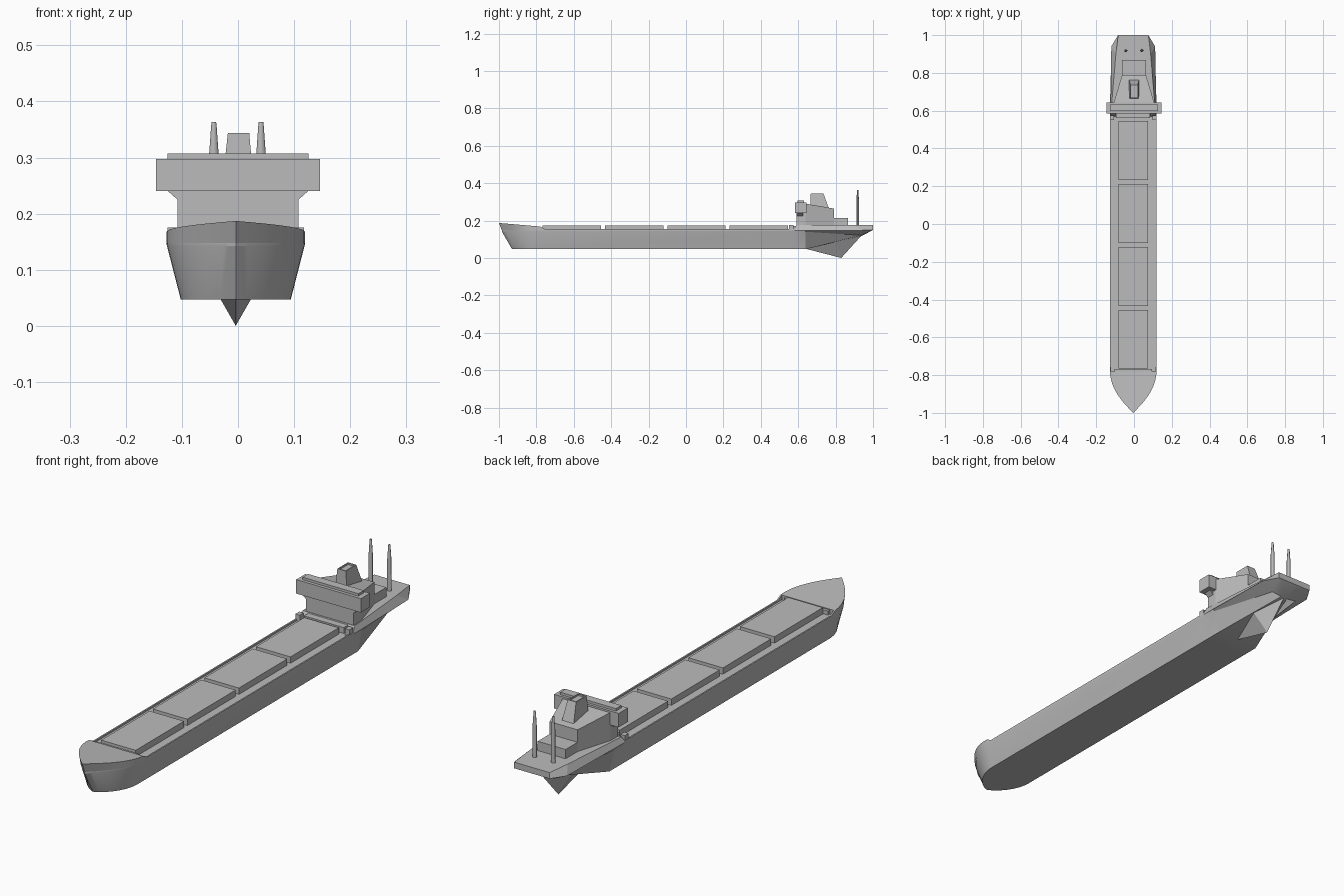
import bpy, bmesh, math

cube = bpy.data.objects.get("Cube")
if cube:
    bpy.data.objects.remove(cube, do_unlink=True)

grey = bpy.data.materials.new("ship_grey")
grey.use_nodes = True
grey.diffuse_color = (0.5, 0.5, 0.5, 1)
grey.node_tree.nodes["Principled BSDF"].inputs["Base Color"].default_value = (0.5, 0.5, 0.5, 1)

HULL_X = -0.004  # hull sits slightly off the centre line


def loft(name, rings, x=0.0, smooth=None):
    """Skin a list of equal-length rings and cap both ends."""
    bm = bmesh.new()
    rows = [[bm.verts.new(p) for p in ring] for ring in rings]
    n = len(rows[0])
    for a, b in zip(rows, rows[1:]):
        for i in range(n):
            j = (i + 1) % n
            bm.faces.new((a[i], a[j], b[j], b[i]))
    for row, ring in ((rows[0], rings[0]), (rows[-1], rings[-1])):
        if max(abs(p[0]) for p in ring) > 0.001 or len({p[0] for p in ring}) > 1:
            bm.faces.new(row)
    bmesh.ops.remove_doubles(bm, verts=bm.verts, dist=0.0001)
    bmesh.ops.recalc_face_normals(bm, faces=bm.faces)
    mesh = bpy.data.meshes.new(name)
    bm.to_mesh(mesh)
    bm.free()
    mesh.materials.append(grey)
    ob = bpy.data.objects.new(name, mesh)
    ob.location.x = x
    bpy.context.collection.objects.link(ob)
    if smooth:
        bpy.ops.object.select_all(action='DESELECT')
        ob.select_set(True)
        bpy.context.view_layer.objects.active = ob
        bpy.ops.object.shade_smooth_by_angle(angle=math.radians(smooth))
    return ob


def mirrored(half):
    """Close a right-hand outline with its reflection."""
    return half + [(-px, py, pz) for px, py, pz in reversed(half)]


def rect(x0, x1, y0, y1, z):
    return [(x0, y0, z), (x1, y0, z), (x1, y1, z), (x0, y1, z)]


def box(name, x0, x1, y0, y1, z0, z1, x=0.0):
    return loft(name, [rect(x0, x1, y0, y1, z0), rect(x0, x1, y0, y1, z1)], x)


# Hull: curved bow, straight middle, rising faceted stern
BEAM, FLOOR, DECK = 0.123, 0.098, 0.148
sections, bow_rows = [], []
STEPS = 14
for i in range(STEPS, -1, -1):
    t = math.sin(math.pi / 2 * i / STEPS)
    f = max(0.0, 1 - t * t)
    top_x, low_x = BEAM * f ** 1.05, FLOOR * f ** 0.75
    low_y, top_y, rim_y = (-0.78 - r * t for r in (0.15, 0.205, 0.22))
    sections.append(mirrored([(low_x, low_y, 0.047),
                              (top_x * 0.98 + low_x * 0.02, top_y, 0.142),
                              (top_x, top_y, DECK)]))
    bow_rows.append(((top_x, top_y, DECK), (top_x, rim_y, 0.168 + 0.019 * t)))
for half in ([(FLOOR, 0.57, 0.047), (BEAM, 0.57, 0.144), (BEAM, 0.57, DECK)],
             [(FLOOR, 0.64, 0.047), (0.117, 0.64, 0.14), (BEAM, 0.64, DECK)],
             [(0.015, 0.935, 0.115), (0.06, 0.935, 0.121), (0.115, 0.94, DECK)],
             [(0.015, 0.99, 0.145), (0.06, 0.995, 0.147), (0.08, 1.0, 0.15)]):
    sections.append(mirrored(half))
loft("hull", sections, HULL_X, 20)

# Raised bow deck
loft("bow_deck", [mirrored([low, high]) for low, high in bow_rows], HULL_X, 20)
box("breakwater", -0.1, 0.1, -0.785, -0.768, DECK, 0.164, HULL_X)

# Low side walls, each with a ramp down from the bow
for side, name in ((1, "left"), (-1, "right")):
    outer, inner = side * BEAM, side * (BEAM - 0.006)
    profile = [(-0.78, DECK), (0.58, DECK), (0.58, 0.155), (-0.755, 0.155), (-0.78, 0.168)]
    loft(name + "_side_wall", [[(x, y, z) for y, z in profile] for x in (inner, outer)], HULL_X)

# Cargo hatches
for i in range(4):
    start = -0.766 + i * 0.333
    box("cargo_hatch_%d" % (i + 1), -0.078, 0.078, start, start + 0.312, DECK - 0.003, 0.174, HULL_X)

# Keel fin under the stern
loft("stern_fin", [[(0, 0.64, 0.049)] * 3,
                   [(0.057, 0.8, 0.1), (0, 0.83, 0), (-0.057, 0.8, 0.1)],
                   [(0.004, 0.935, 0.12), (0, 0.935, 0.116), (-0.004, 0.935, 0.12)]], HULL_X)

# Raised stern deck with sloping sides
loft("stern_deck", [
    mirrored([(BEAM, 0.57, DECK), (0.116, 0.94, DECK), (0.08, 1.0, 0.15)]),
    mirrored([(0.118, 0.59, 0.175), (0.092, 0.9, 0.175), (0.08, 1.0, 0.175)])], HULL_X)
box("deck_front_step", -0.09, 0.09, 0.56, 0.6, DECK, 0.172, HULL_X)
for side, name in ((1, "left"), (-1, "right")):
    x = side * 0.112
    box(name + "_deck_post", x - 0.01, x + 0.01, 0.55, 0.575, DECK, 0.175, HULL_X)

# Deckhouse tapering aft, with a lower step behind
loft("deckhouse", [mirrored([(w, y, 0.174), (w, y, z)]) for w, y, z in
                   ((0.108, 0.592, 0.29), (0.108, 0.64, 0.29), (0.063, 0.79, 0.264))])
box("aft_house", -0.063, 0.063, 0.78, 0.867, 0.174, 0.213)

# Bridge with overhanging wings, brackets and roof
box("bridge", -0.146, 0.146, 0.584, 0.643, 0.24, 0.297)
box("bridge_roof", -0.126, 0.126, 0.597, 0.632, 0.296, 0.307)
for side, name in ((1, "left"), (-1, "right")):
    corners = [(0.1, 0.225), (0.108, 0.225), (0.126, 0.241), (0.1, 0.241)]
    loft(name + "_wing_bracket", [[(side * x, y, z) for x, z in corners] for y in (0.592, 0.625)])

# Funnel with a shallow recessed top
loft("funnel", [rect(-0.027, 0.027, 0.665, 0.765, 0.262),
                rect(-0.018, 0.02, 0.667, 0.735, 0.344),
                rect(-0.014, 0.016, 0.672, 0.73, 0.344),
                rect(-0.014, 0.016, 0.672, 0.73, 0.338)])

# Twin stern masts, tapered at the top
for side, name in ((1, "left"), (-1, "right")):
    rings = []
    for z, r in ((0.174, 0.009), (0.305, 0.0085), (0.355, 0.005), (0.363, 0.004)):
        rings.append([(side * 0.042 + r * math.cos(a * math.pi / 4),
                       0.918 + 0.8 * r * math.sin(a * math.pi / 4), z) for a in range(8)])
    loft(name + "_mast", rings, -0.001, 50)
